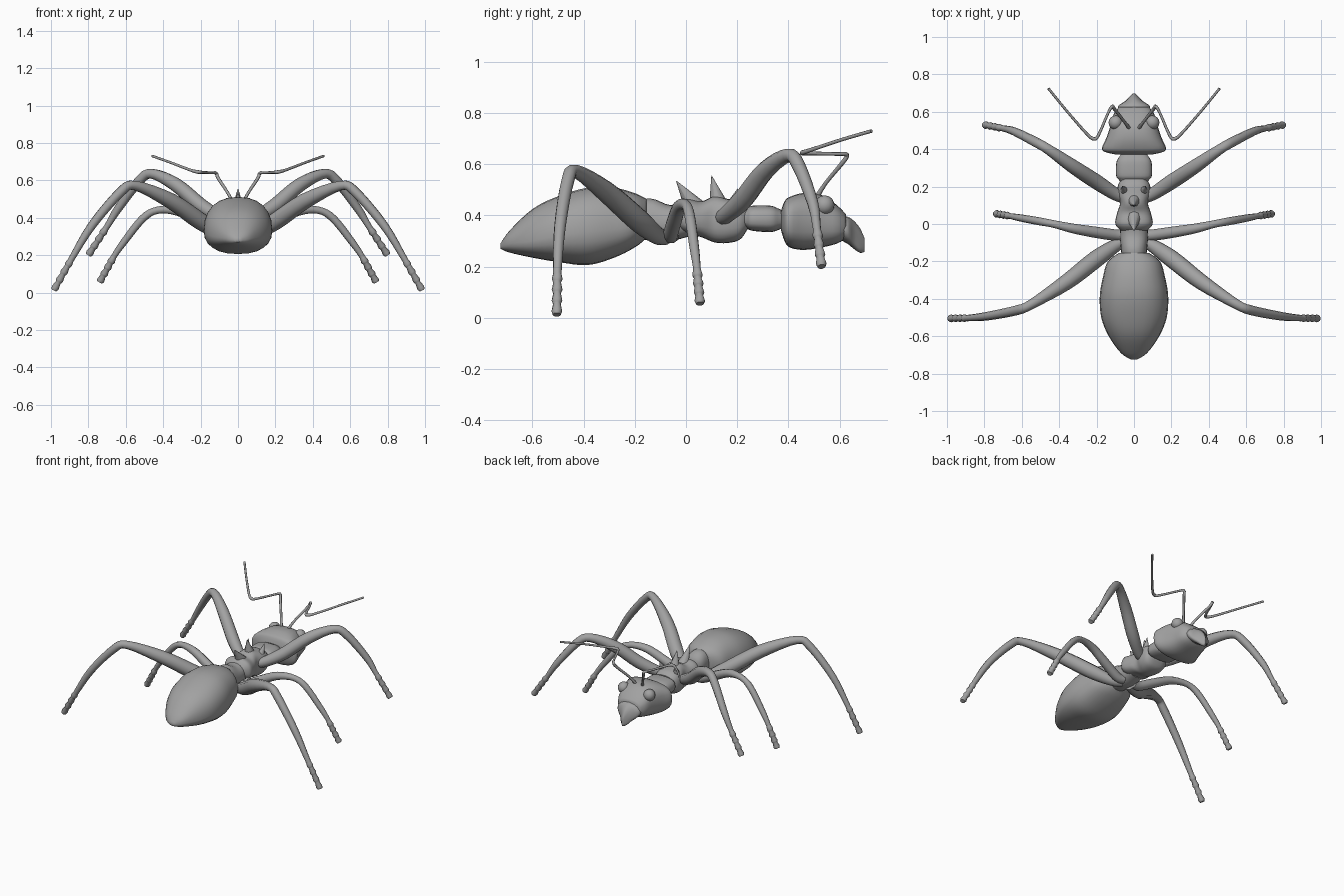
import bpy, bmesh, math
from mathutils import Vector

grey = bpy.data.materials.new("shell grey")
grey.diffuse_color = (0.36, 0.36, 0.36, 1)


def smooth_rows(rows, steps):
    """Catmull-Rom interpolation of rows of numbers."""
    out = []
    for i in range(len(rows) - 1):
        a, b = rows[max(i - 1, 0)], rows[i]
        c, d = rows[i + 1], rows[min(i + 2, len(rows) - 1)]
        for s in range(steps):
            t = s / steps
            out.append([0.5 * (2 * q + (r - p) * t + (2 * p - 5 * q + 4 * r - w) * t * t
                        + (3 * q - p - 3 * r + w) * t ** 3) for p, q, r, w in zip(a, b, c, d)])
    return out + [list(rows[-1])]


def finish(name, bm, angle=50):
    bmesh.ops.recalc_face_normals(bm, faces=bm.faces)
    me = bpy.data.meshes.new(name)
    bm.to_mesh(me)
    bm.free()
    me.materials.append(grey)
    ob = bpy.data.objects.new(name, me)
    bpy.context.collection.objects.link(ob)
    bpy.ops.object.select_all(action='DESELECT')
    bpy.context.view_layer.objects.active = ob
    ob.select_set(True)
    bpy.ops.object.shade_smooth_by_angle(angle=math.radians(angle))
    return ob


def skin(name, rings, angle=50):
    """Join rings of points into a closed surface."""
    bm = bmesh.new()
    vr = [[bm.verts.new(p) for p in ring] for ring in rings]
    n = len(vr[0])
    for a, b in zip(vr, vr[1:]):
        for i in range(n):
            j = (i + 1) % n
            bm.faces.new((a[i], a[j], b[j], b[i]))
    bm.faces.new(vr[0])
    bm.faces.new(vr[-1])
    return finish(name, bm, angle)


def body(name, rows, power=2.0, steps=4, sides=24, angle=50):
    """Rows: y, bottom z, widest z, top z, half width."""
    rings = []
    for y, lo, mid, hi, w in smooth_rows(rows, steps):
        ring = []
        for i in range(sides):
            a = 2 * math.pi * i / sides
            c, s = math.cos(a), math.sin(a)
            x = w * math.copysign(abs(c) ** (2 / power), c)
            h = math.copysign(abs(s) ** (2 / power), s)
            ring.append((x, y, mid + h * ((hi - mid) if h > 0 else (mid - lo))))
        rings.append(ring)
    return skin(name, rings, angle)


def tube(name, rows, steps=4, sides=10):
    """Rows: x, y, z, radius."""
    pts = smooth_rows(rows, steps)
    rings = []
    for i, (x, y, z, r) in enumerate(pts):
        t = Vector(pts[min(i + 1, len(pts) - 1)][:3]) - Vector(pts[max(i - 1, 0)][:3])
        u = t.cross(Vector((0, 0, 1))).normalized()
        v = u.cross(t).normalized()
        rings.append([Vector((x, y, z)) + r * (u * math.cos(k * math.tau / sides)
                      + v * math.sin(k * math.tau / sides)) for k in range(sides)])
    return skin(name, rings)


def mirrored(rows, side):
    return [(x * side, *rest) for x, *rest in rows]


def leg(name, rows, side):
    """Limb tube, with the last stretch swollen into little foot joints."""
    tube(name, mirrored(rows, side))
    a, b = Vector(rows[-2][:3]), Vector(rows[-1][:3])
    joints = []
    for k in range(4):
        for f, r in ((0.0, 0.015), (0.17, 0.021), (0.23, 0.017)):
            p = a.lerp(b, min(1, k * 0.25 + f))
            joints.append((*p, r))
    joints.append((*b, 0.016))
    tube(name + "_foot", mirrored(joints, side), steps=1)


# Abdomen
body("abdomen", [
    (-0.725, 0.27, 0.28, 0.29, 0.015), (-0.69, 0.255, 0.29, 0.34, 0.07),
    (-0.60, 0.235, 0.30, 0.425, 0.135), (-0.50, 0.218, 0.32, 0.475, 0.175),
    (-0.385, 0.206, 0.335, 0.508, 0.183), (-0.28, 0.235, 0.345, 0.508, 0.165),
    (-0.20, 0.275, 0.36, 0.487, 0.14), (-0.155, 0.31, 0.38, 0.465, 0.08)], power=2.3)

# Waist between abdomen and thorax
body("waist", [
    (-0.19, 0.31, 0.38, 0.46, 0.065), (-0.13, 0.30, 0.37, 0.465, 0.07),
    (-0.06, 0.30, 0.37, 0.44, 0.075), (0.02, 0.32, 0.38, 0.45, 0.07)], power=2.3)

# Thorax
body("thorax", [
    (-0.035, 0.35, 0.39, 0.435, 0.07), (0.0, 0.33, 0.38, 0.465, 0.10),
    (0.06, 0.315, 0.38, 0.455, 0.09), (0.11, 0.295, 0.38, 0.475, 0.075),
    (0.16, 0.292, 0.38, 0.465, 0.088), (0.21, 0.305, 0.38, 0.455, 0.085),
    (0.24, 0.345, 0.385, 0.435, 0.065)], power=2.6)

# Neck segment
body("neck", [
    (0.20, 0.36, 0.385, 0.41, 0.05), (0.235, 0.35, 0.385, 0.425, 0.08),
    (0.26, 0.34, 0.385, 0.438, 0.096), (0.33, 0.335, 0.385, 0.438, 0.094),
    (0.365, 0.345, 0.385, 0.425, 0.075), (0.40, 0.36, 0.385, 0.41, 0.05)], power=2.8)

# Head, wide at the back
body("head", [
    (0.372, 0.34, 0.38, 0.42, 0.10), (0.385, 0.30, 0.38, 0.455, 0.155),
    (0.405, 0.275, 0.375, 0.472, 0.172), (0.46, 0.265, 0.375, 0.488, 0.148),
    (0.53, 0.275, 0.375, 0.48, 0.124), (0.59, 0.29, 0.365, 0.44, 0.108),
    (0.625, 0.31, 0.355, 0.405, 0.08)], power=2.7, steps=3)

# Jaws curving forward and down to a point
body("jaws", [
    (0.59, 0.31, 0.35, 0.40, 0.08), (0.63, 0.29, 0.34, 0.395, 0.085),
    (0.655, 0.27, 0.31, 0.38, 0.05), (0.68, 0.254, 0.28, 0.35, 0.025),
    (0.698, 0.258, 0.28, 0.31, 0.006)], steps=3, sides=16)


# Back spines
def spine(name, base, tip, radius):
    base, tip = Vector(base), Vector(tip)
    bm = bmesh.new()
    bmesh.ops.create_cone(bm, segments=10, radius1=radius, radius2=0.001,
                          depth=(tip - base).length, cap_ends=True)
    turn = Vector((0, 0, 1)).rotation_difference(tip - base).to_matrix()
    bmesh.ops.rotate(bm, matrix=turn, verts=bm.verts)
    bmesh.ops.translate(bm, vec=(base + tip) / 2, verts=bm.verts)
    finish(name, bm)


spine("rear_spine", (0, 0.035, 0.43), (0, -0.038, 0.535), 0.042)
spine("middle_spine", (0, 0.125, 0.45), (0, 0.10, 0.555), 0.035)

FRONT = [(0.05, 0.14, 0.39, 0.03), (0.10, 0.16, 0.405, 0.034), (0.20, 0.225, 0.465, 0.04),
         (0.33, 0.31, 0.575, 0.037), (0.46, 0.40, 0.635, 0.027), (0.53, 0.44, 0.595, 0.026),
         (0.64, 0.495, 0.45, 0.022), (0.705, 0.512, 0.345, 0.016), (0.80, 0.53, 0.20, 0.012)]
MIDDLE = [(0.04, -0.055, 0.32, 0.028), (0.09, -0.06, 0.325, 0.03), (0.20, -0.045, 0.38, 0.03),
          (0.32, -0.025, 0.435, 0.026), (0.43, 0.0, 0.44, 0.02), (0.51, 0.015, 0.395, 0.021),
          (0.61, 0.033, 0.27, 0.019), (0.665, 0.043, 0.19, 0.015), (0.74, 0.055, 0.055, 0.012)]
REAR = [(0.03, -0.08, 0.315, 0.03), (0.09, -0.11, 0.32, 0.034), (0.20, -0.185, 0.38, 0.046),
        (0.36, -0.31, 0.49, 0.042), (0.55, -0.43, 0.572, 0.026), (0.63, -0.462, 0.535, 0.026),
        (0.78, -0.492, 0.36, 0.023), (0.89, -0.503, 0.18, 0.017), (0.985, -0.505, 0.012, 0.012)]
FEELER = [(0.02, 0.505, 0.46, 0.011), (0.05, 0.545, 0.525, 0.008), (0.105, 0.615, 0.61, 0.009),
          (0.117, 0.628, 0.638, 0.009), (0.14, 0.59, 0.64, 0.007), (0.19, 0.475, 0.643, 0.008),
          (0.215, 0.455, 0.645, 0.01), (0.255, 0.485, 0.655, 0.008), (0.36, 0.605, 0.695, 0.007),
          (0.458, 0.725, 0.73, 0.007)]

for label, s in (("left", -1), ("right", 1)):
    # Legs and antennae
    leg(label + "_front_leg", FRONT, s)
    leg(label + "_middle_leg", MIDDLE, s)
    leg(label + "_rear_leg", REAR, s)
    tube(label + "_antenna", mirrored(FEELER, s), steps=3, sides=8)
    # Shoulder spines
    spine(label + "_shoulder_spine", (0.05 * s, 0.175, 0.43), (0.062 * s, 0.203, 0.505), 0.025)
    # Eyes
    bm = bmesh.new()
    bmesh.ops.create_uvsphere(bm, u_segments=16, v_segments=10, radius=0.038)
    bmesh.ops.translate(bm, vec=(0.098 * s, 0.542, 0.44), verts=bm.verts)
    finish(label + "_eye", bm)
